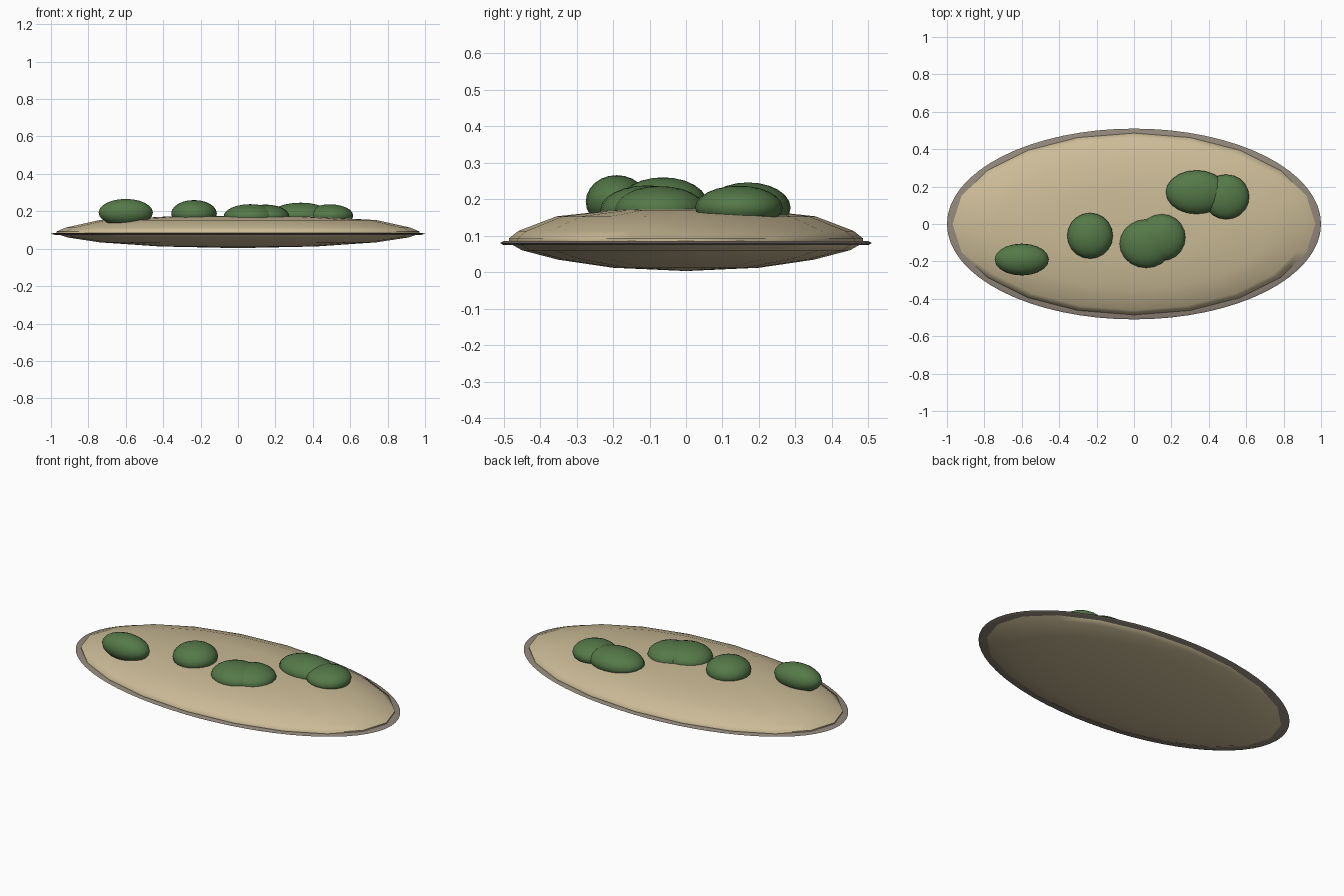
import bpy
import bmesh
from math import cos, sin, pi, radians

cube = bpy.data.objects.get("Cube")
if cube:
    bpy.data.objects.remove(cube, do_unlink=True)


def material(name, rgb):
    mat = bpy.data.materials.new(name)
    mat.use_nodes = True
    colour = (*rgb, 1)
    mat.diffuse_color = colour
    node = next(n for n in mat.node_tree.nodes if n.type == "BSDF_PRINCIPLED")
    node.inputs["Base Color"].default_value = colour
    return mat


def finish(name, bm, mat, angle):
    bmesh.ops.recalc_face_normals(bm, faces=bm.faces)
    mesh = bpy.data.meshes.new(name)
    bm.to_mesh(mesh)
    bm.free()
    mesh.materials.append(mat)
    obj = bpy.data.objects.new(name, mesh)
    bpy.context.collection.objects.link(obj)
    bpy.ops.object.select_all(action="DESELECT")
    obj.select_set(True)
    bpy.context.view_layer.objects.active = obj
    bpy.ops.object.shade_smooth_by_angle(angle=radians(angle))
    return obj


def oval_lathe(name, profile, sides, mat, angle):
    """Oval rings of (x radius, y radius, z), closed by a point at each end."""
    bm = bmesh.new()
    rings = []
    for rx, ry, z in profile:
        if rx == 0:
            rings.append([bm.verts.new((0, 0, z))] * sides)
        else:
            rings.append([bm.verts.new((rx * cos(2 * pi * i / sides),
                                        ry * sin(2 * pi * i / sides), z))
                          for i in range(sides)])
    for a, b in zip(rings, rings[1:]):
        for i in range(sides):
            j = (i + 1) % sides
            bm.faces.new(dict.fromkeys((a[i], a[j], b[j], b[i])))
    return finish(name, bm, mat, angle)


def bush(name, x, y, rx, ry, z, rz):
    bm = bmesh.new()
    bmesh.ops.create_uvsphere(bm, u_segments=20, v_segments=12, radius=1)
    bmesh.ops.scale(bm, vec=(rx, ry, rz), verts=bm.verts)
    bmesh.ops.translate(bm, vec=(x, y, z), verts=bm.verts)
    return finish(name, bm, leaf, 60)


sand = material("sand", (0.60, 0.50, 0.31))
edge = material("wet_edge", (0.29, 0.245, 0.20))
leaf = material("leaf_green", (0.09, 0.19, 0.065))

# Low sandy mound with a shallow underside
oval_lathe("sand_mound", [
    (0, 0, 0.003), (0.42, 0.2, 0.012), (0.74, 0.35, 0.034),
    (0.91, 0.45, 0.06), (0.97, 0.485, 0.08), (0.97, 0.486, 0.092),
    (0.92, 0.46, 0.113), (0.74, 0.355, 0.153), (0.4, 0.19, 0.171),
    (0, 0, 0.175)], 20, sand, 60)

# Thin flat shoreline around the mound
oval_lathe("shore_disc", [
    (0, 0, 0.076), (0.98, 0.5, 0.074), (1.0, 0.51, 0.08),
    (0.98, 0.5, 0.085), (0, 0, 0.083)], 64, edge, 40)

# Rounded bushes
bush("west_bush", -0.6, -0.19, 0.145, 0.085, 0.193, 0.073)
bush("middle_bush", -0.235, -0.063, 0.122, 0.122, 0.188, 0.072)
bush("front_bush_a", 0.065, -0.105, 0.142, 0.13, 0.172, 0.066)
bush("front_bush_b", 0.148, -0.072, 0.127, 0.125, 0.172, 0.064)
bush("back_bush_a", 0.335, 0.17, 0.165, 0.117, 0.177, 0.069)
bush("back_bush_b", 0.493, 0.145, 0.123, 0.12, 0.177, 0.06)
